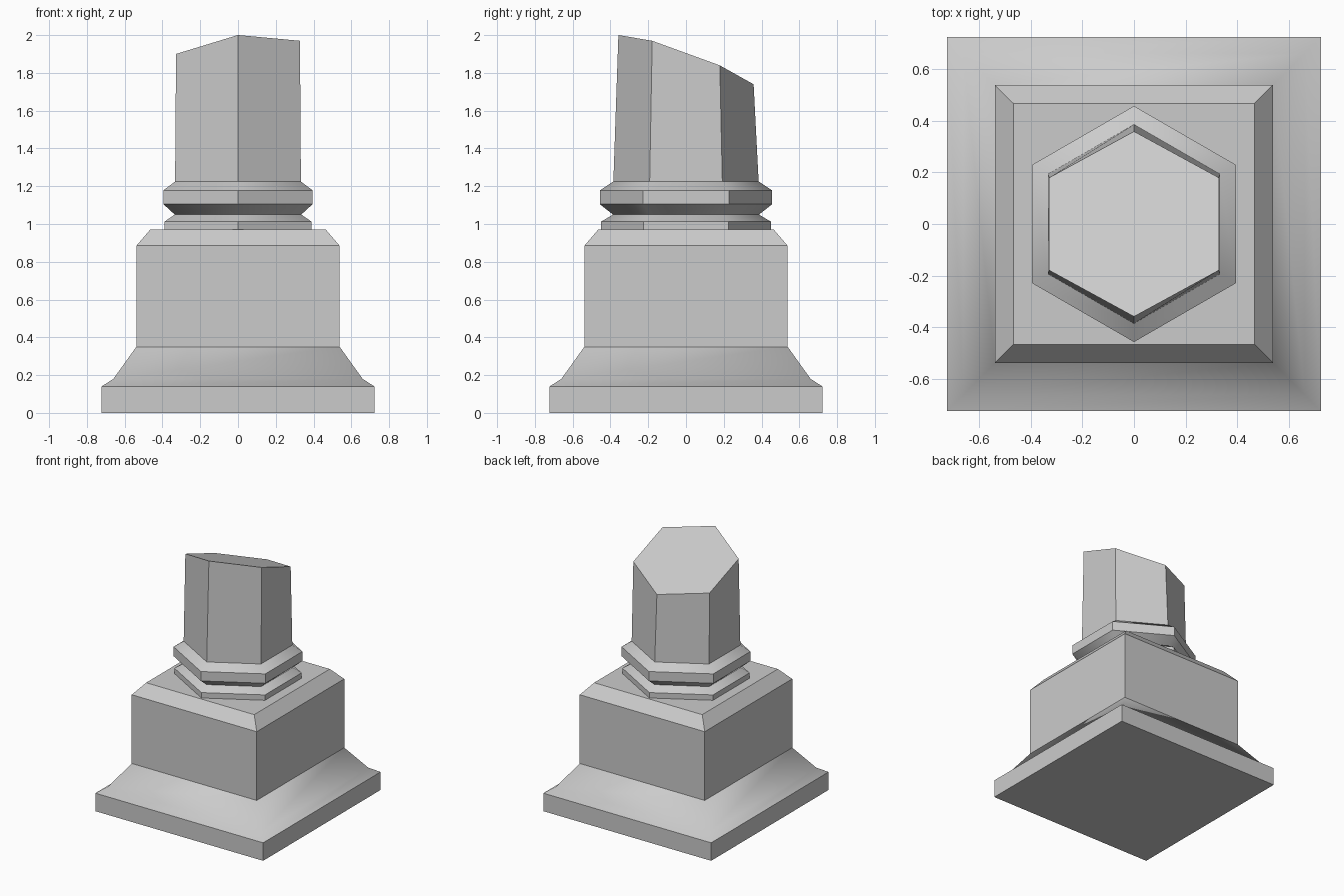
import bpy, bmesh, math

cube = bpy.data.objects.get("Cube")
if cube:
    bpy.data.objects.remove(cube, do_unlink=True)

stone = bpy.data.materials.new("grey_stone")
stone.use_nodes = True
GREY = (0.6, 0.6, 0.6, 1)
stone.diffuse_color = GREY
stone.node_tree.nodes["Principled BSDF"].inputs["Base Color"].default_value = GREY


def turned(name, sides, profile, smooth_bands=(), shape=None):
    """Stack regular rings from (apothem, z) pairs, capped at both ends."""
    bm = bmesh.new()
    rings = []
    for apothem, z in profile:
        radius = apothem / math.cos(math.pi / sides)
        ring = []
        for i in range(sides):
            # square corners lie on diagonals, hexagon corners on the y axis
            a = 2 * math.pi * i / sides + (math.pi / 4 if sides == 4 else math.pi / 2)
            ring.append(bm.verts.new((radius * math.cos(a), radius * math.sin(a), z)))
        rings.append(ring)
    for b, (low, high) in enumerate(zip(rings, rings[1:])):
        for i in range(sides):
            j = (i + 1) % sides
            face = bm.faces.new((low[i], low[j], high[j], high[i]))
            face.smooth = b in smooth_bands
    bm.faces.new(rings[0][::-1])
    bm.faces.new(rings[-1])
    if shape:
        shape(rings)
    bmesh.ops.recalc_face_normals(bm, faces=bm.faces)
    mesh = bpy.data.meshes.new(name)
    bm.to_mesh(mesh)
    bm.free()
    mesh.materials.append(stone)
    obj = bpy.data.objects.new(name, mesh)
    bpy.context.collection.objects.link(obj)
    return obj


def broken_top(rings):
    """Taper the shaft and slant its top along one plane."""
    for v in rings[-1]:
        v.co.y *= 0.945
        v.co.z = 1.87 + 0.106 * v.co.x - 0.364 * v.co.y


# Square pedestal: slab, soft moulding, block and chamfered cap
turned("pedestal", 4, [(0.722, 0), (0.722, 0.14), (0.66, 0.18), (0.538, 0.35),
                       (0.538, 0.885), (0.465, 0.97)], smooth_bands=(1, 2))
# Hexagonal column foot
turned("lower_ring", 6, [(0.39, 0.97), (0.39, 1.012), (0.335, 1.05)], smooth_bands=(1,))
turned("upper_ring", 6, [(0.335, 1.05), (0.395, 1.105), (0.395, 1.178), (0.333, 1.225)],
       smooth_bands=(0, 2))
# Broken shaft
turned("broken_shaft", 6, [(0.333, 1.225), (0.328, 2)], shape=broken_top)
